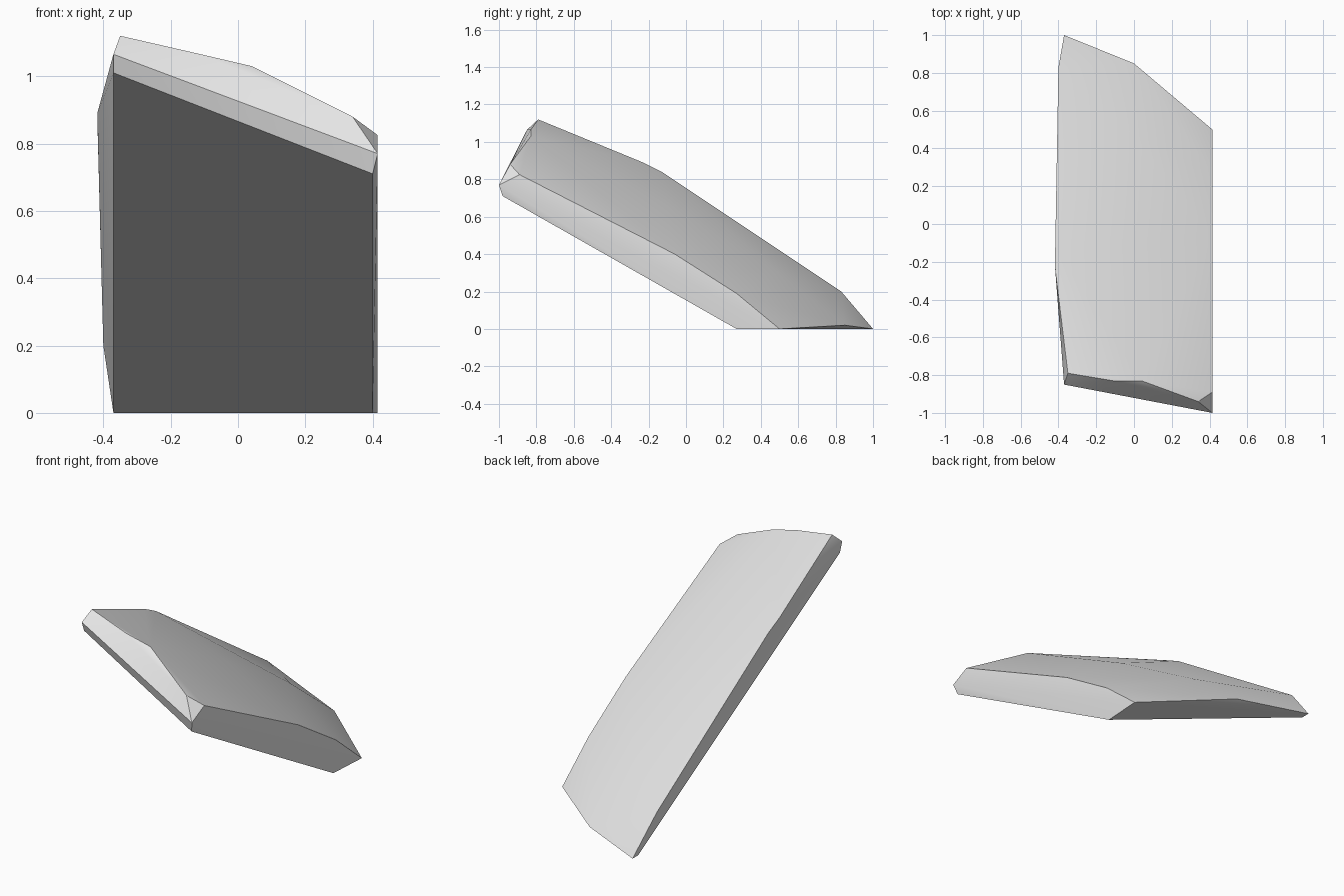
import bpy
import bmesh
import math

default_cube = bpy.data.objects.get("Cube")
if default_cube:
    bpy.data.objects.remove(default_cube, do_unlink=True)


def make_material(name, value):
    material = bpy.data.materials.new(name)
    material.use_nodes = True
    colour = (value, value, value, 1.0)
    material.diffuse_color = colour
    material.node_tree.nodes["Principled BSDF"].inputs["Base Color"].default_value = colour
    return material


def make_hull(name, outlines, material):
    """Wrap a faceted convex solid around a few corner outlines."""
    bm = bmesh.new()
    for outline in outlines:
        for corner in outline:
            bm.verts.new(corner)
    hull = bmesh.ops.convex_hull(bm, input=bm.verts[:])
    spare = {v for v in hull["geom_interior"] + hull["geom_unused"]
             if isinstance(v, bmesh.types.BMVert)}
    bmesh.ops.delete(bm, geom=list(spare), context="VERTS")
    bmesh.ops.dissolve_limit(bm, angle_limit=math.radians(1),
                             verts=bm.verts[:], edges=bm.edges[:])
    bmesh.ops.recalc_face_normals(bm, faces=bm.faces[:])
    mesh = bpy.data.meshes.new(name)
    bm.to_mesh(mesh)
    bm.free()
    mesh.materials.append(material)
    obj = bpy.data.objects.new(name, mesh)
    bpy.context.collection.objects.link(obj)
    return obj


# Flat sloping underside
underside = [(.4, .27, 0), (-.37, .95, 0), (-.37, -.83, 1.01), (.4, -.98, .71)]

# Chipped front end, from the low corner up and over to the high corner
front_end = [(.415, -1, .77), (.34, -.94, .88), (.04, -.83, 1.03),
             (-.11, -.83, 1.065), (-.35, -.79, 1.12), (-.37, -.85, 1.065)]

# Upper edge along the left side, front to back
left_edge = [(.415, -.89, .825), (.415, -.06, .4), (.415, .27, .19), (.415, .5, 0)]

# Upper edge along the right side, front to back
right_edge = [(-.418, -.23, .89), (-.417, -.13, .84), (-.4, .83, .2), (-.37, 1, 0)]

# Gentle crown of the top, ending at the back rim
crown = [(0, -.1, .66), (-.01, .48, .31), (0, .85, .02)]

stone = make_material("pale grey stone", .8)
slab = make_hull("rock_slab", [underside, front_end, left_edge, right_edge, crown], stone)

# Soft top with crisp broken edges
bpy.ops.object.select_all(action="DESELECT")
slab.select_set(True)
bpy.context.view_layer.objects.active = slab
bpy.ops.object.shade_smooth_by_angle(angle=math.radians(25))
